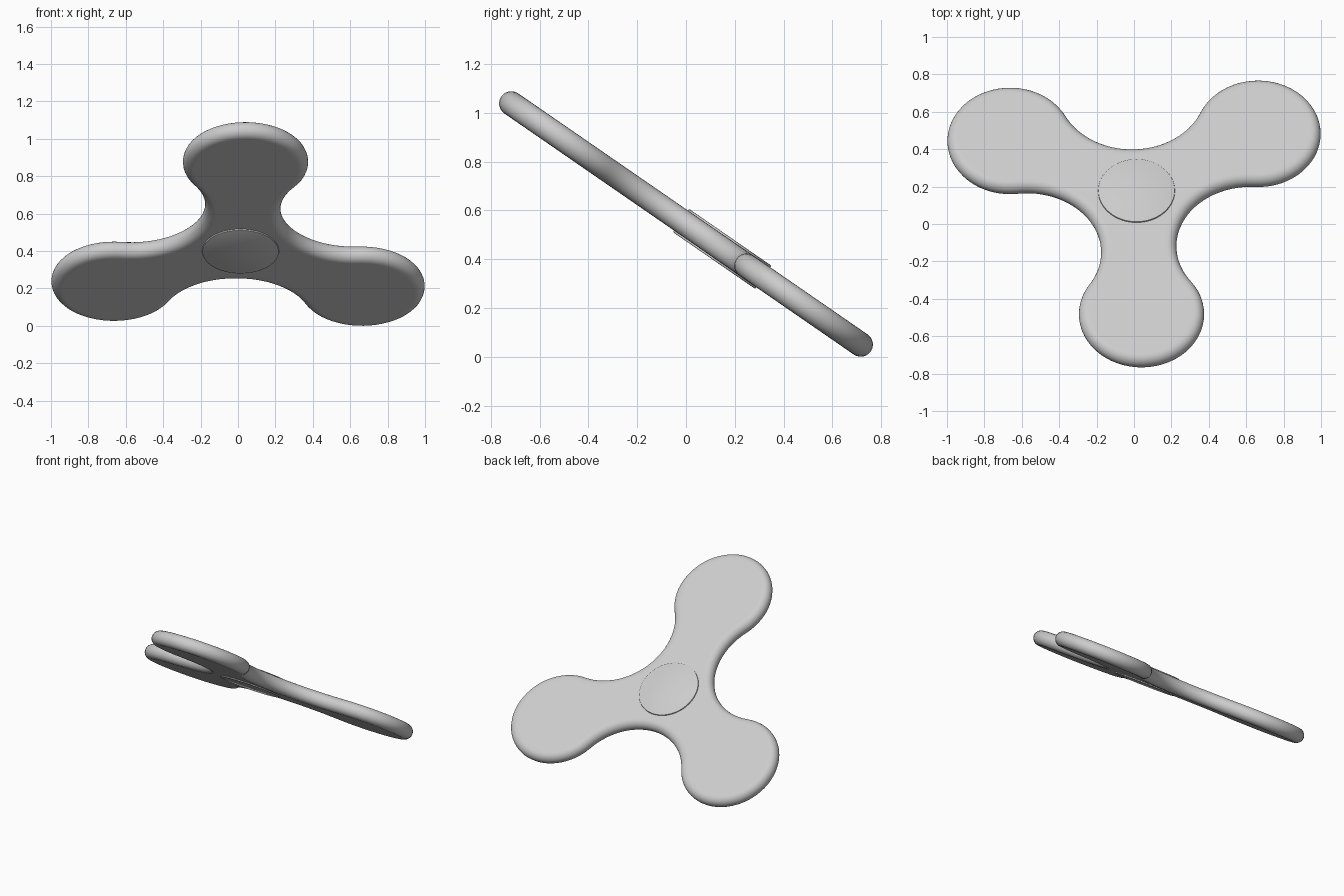
import bpy, bmesh, math
from mathutils import Vector, Matrix

if "Cube" in bpy.data.objects:
    bpy.data.objects.remove(bpy.data.objects["Cube"])

ARM, LOBE = 0.766, 0.335          # lobe centre distance and radius
NOTCH = 0.69                      # notch arc centre distance
HALF = 0.05                       # half thickness, also edge radius
TILT = math.radians(-34.6)
PLACE = Matrix.Translation((0.0135, 0.148, 0.4425)) @ Matrix.Rotation(TILT, 4, 'X')
notch_r = math.sqrt(NOTCH**2 + ARM**2 - NOTCH * ARM) - LOBE


def polar(dist, ang):
    return Vector((dist * math.cos(ang), dist * math.sin(ang)))


def outline(inset):
    """Three lobe arcs joined by tangent concave arcs, shrunk by inset."""
    # angle of the tangent point seen from the lobe, relative to the arm
    d = polar(NOTCH, math.radians(60)) - Vector((ARM, 0))
    beta = math.atan2(d.y, d.x)
    pts = []
    for k in range(3):
        a = math.radians(-88 + 120 * k)
        lobe, notch = polar(ARM, a), polar(NOTCH, a + math.radians(60))
        n = 40
        for i in range(n):
            pts.append(lobe + polar(LOBE - inset, a - beta + 2 * beta * i / n))
        start = a + beta + math.pi
        sweep = 2 * (a + math.radians(60) + math.pi - start)
        n = 28
        for i in range(n):
            pts.append(notch + polar(notch_r + inset, start + sweep * i / n))
    return pts


def finish(bm, name):
    bmesh.ops.recalc_face_normals(bm, faces=bm.faces)
    mesh = bpy.data.meshes.new(name)
    bm.to_mesh(mesh)
    bm.free()
    obj = bpy.data.objects.new(name, mesh)
    bpy.context.collection.objects.link(obj)
    obj.matrix_world = PLACE
    bpy.ops.object.select_all(action='DESELECT')
    obj.select_set(True)
    bpy.context.view_layer.objects.active = obj
    bpy.ops.object.shade_smooth_by_angle(angle=math.radians(30))
    return obj


# Three-lobed body with fully rounded edge
bm = bmesh.new()
STEPS = 12
profile = [(HALF * (1 - math.cos(p)), HALF * math.sin(p))
           for p in (math.pi * (i / STEPS - 0.5) for i in range(STEPS + 1))]
profile = [(HALF + 0.01, -HALF)] + profile + [(HALF + 0.01, HALF)]
rings = [[bm.verts.new((p.x, p.y, z)) for p in outline(ins)] for ins, z in profile]
for low, high in zip(rings, rings[1:]):
    for i in range(len(low)):
        j = (i + 1) % len(low)
        bm.faces.new((low[i], low[j], high[j], high[i]))
bm.faces.new(rings[0][::-1])
bm.faces.new(rings[-1])
finish(bm, "spinner_body")

# Thin finger caps on both faces
for side, name in ((1, "top_cap"), (-1, "bottom_cap")):
    bm = bmesh.new()
    bmesh.ops.create_cone(bm, cap_ends=True, segments=64, radius1=0.205,
                          radius2=0.205, depth=0.02,
                          matrix=Matrix.Translation((0, 0, side * 0.048)))
    rim = [e for e in bm.edges if all(v.co.z * side > HALF for v in e.verts)]
    bmesh.ops.bevel(bm, geom=rim, offset=0.004, segments=2, affect='EDGES', profile=0.5)
    finish(bm, name)
